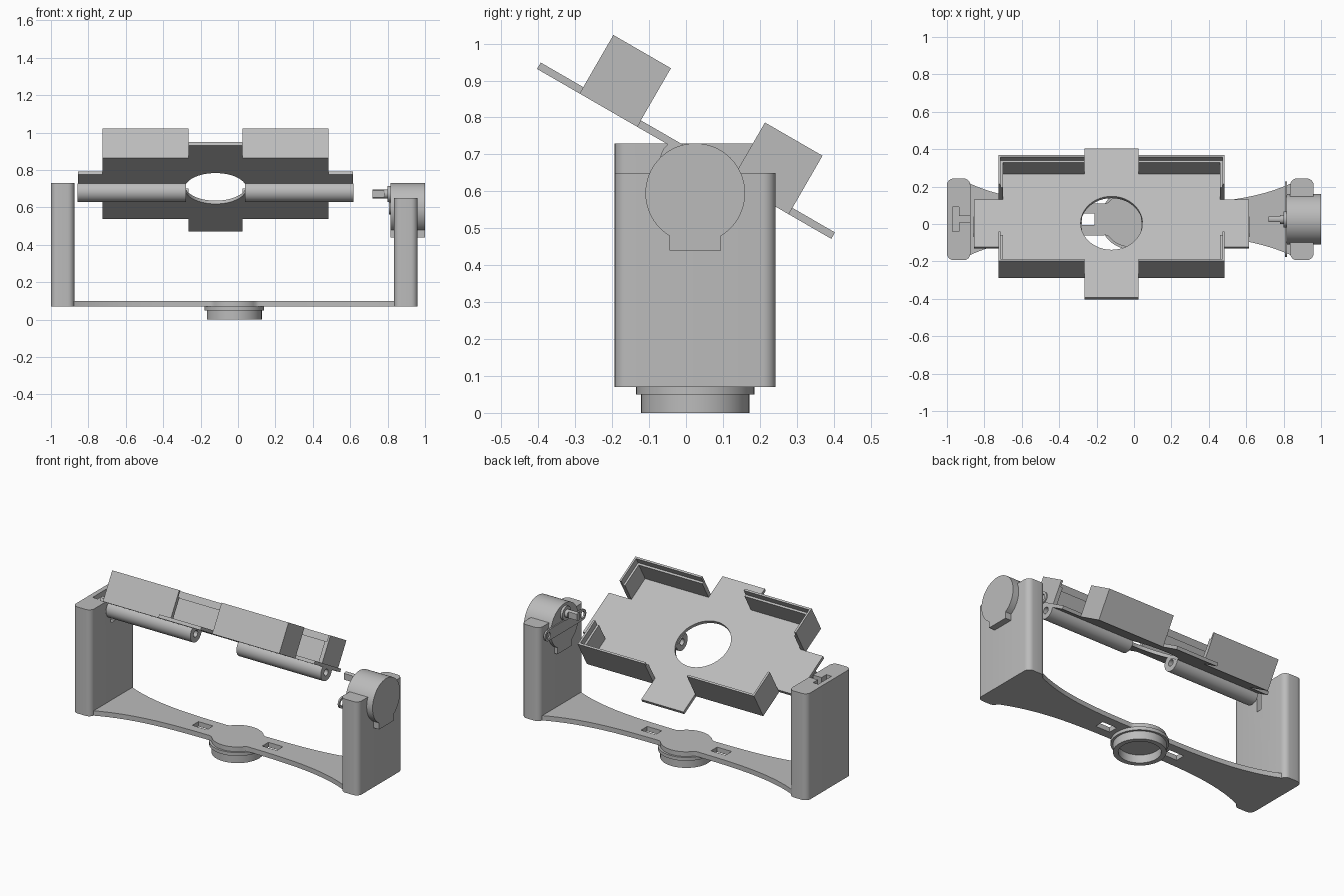
import bpy, bmesh
from math import sin, cos, pi, radians, sqrt, asin
from mathutils import Matrix

cube = bpy.data.objects.get("Cube")
if cube:
    bpy.data.objects.remove(cube, do_unlink=True)

grey = bpy.data.materials.new("plain grey")
grey.use_nodes = True
COLOUR = (0.5, 0.5, 0.5, 1)
grey.diffuse_color = COLOUR
grey.node_tree.nodes["Principled BSDF"].inputs["Base Color"].default_value = COLOUR

CX, CY = -0.02, 0.025                      # bracket centre
FRAME = Matrix.Translation((CX, CY, 0))
ALONG_X = Matrix(((0, 0, 1, 0), (1, 0, 0, 0), (0, 1, 0, 0), (0, 0, 0, 1)))
TRAY = Matrix.Translation((-0.12, 0, 0.71)) @ Matrix.Rotation(radians(-30), 4, 'X')


def prism(name, pts, lo, hi, matrix=Matrix()):
    """Extrude a 2D outline from lo to hi, then place it."""
    bm = bmesh.new()
    face = bm.faces.new([bm.verts.new((p[0], p[1], lo)) for p in pts])
    top = bmesh.ops.extrude_face_region(bm, geom=[face])["geom"]
    bmesh.ops.translate(bm, vec=(0, 0, hi - lo),
                        verts=[g for g in top if isinstance(g, bmesh.types.BMVert)])
    bm.transform(matrix)
    bmesh.ops.recalc_face_normals(bm, faces=bm.faces)
    mesh = bpy.data.meshes.new(name)
    bm.to_mesh(mesh)
    bm.free()
    mesh.materials.append(grey)
    obj = bpy.data.objects.new(name, mesh)
    bpy.context.collection.objects.link(obj)
    return obj


def arc(cx, cy, r, a0, a1, n):
    return [(cx + r * cos(a0 + (a1 - a0) * i / n),
             cy + r * sin(a0 + (a1 - a0) * i / n)) for i in range(n + 1)]


def circle(cx, cy, r, n=48):
    return arc(cx, cy, r, 0, 2 * pi, n)[:-1]


def rect(x0, x1, y0, y1):
    return [(x0, y0), (x1, y0), (x1, y1), (x0, y1)]


def rounded(x0, x1, y0, y1, r):
    corners = ((x1 - r, y1 - r), (x0 + r, y1 - r), (x0 + r, y0 + r), (x1 - r, y0 + r))
    return [p for k, c in enumerate(corners)
            for p in arc(c[0], c[1], r, k * pi / 2, (k + 1) * pi / 2, 6)]


def cut(obj, *cutters):
    for c in cutters:
        c.hide_render = True
        mod = obj.modifiers.new("cut", 'BOOLEAN')
        mod.operation, mod.solver, mod.object = 'DIFFERENCE', 'EXACT', c
        bpy.context.view_layer.objects.active = obj
        bpy.ops.object.modifier_apply(modifier=mod.name)
        bpy.data.objects.remove(c, do_unlink=True)


# Base strip: waisted outline with a round hub in the middle
def half_width(x):
    waist = 0.085 + 0.105 * (abs(x) / 0.855) ** 3.6
    return max(waist, sqrt(max(0, 0.147 ** 2 - x * x)))


xs = [-0.87 + 1.74 * i / 120 for i in range(121)]
base = prism("base_strip", [(x, -half_width(x)) for x in xs] +
             [(x, half_width(x)) for x in reversed(xs)], 0.07, 0.10, FRAME)
for s in (-1, 1):
    cut(base, prism("slot_cutter", rect(s * 0.24 - 0.05, s * 0.24 + 0.05, -0.03, 0.03),
                    0, 0.2, FRAME))

# Foot ring under the hub
prism("foot_lip", circle(0, 0, 0.16), 0.05, 0.071, FRAME)
foot = prism("foot_ring", circle(0, 0, 0.147), 0, 0.051, FRAME)
cut(foot, prism("foot_cutter", circle(0, 0, 0.118), -0.1, 0.1, FRAME))

# Upright arms
prism("left_arm", rounded(0.855, 0.98, -0.218, 0.218, 0.035), 0.07, 0.65, FRAME)
right_arm = prism("right_arm", rounded(-0.98, -0.855, -0.218, 0.218, 0.035), 0.07, 0.73, FRAME)
cut(right_arm,
    prism("pocket_cutter", rect(-0.95, -0.915, -0.065, 0.065), 0.58, 0.8, FRAME),
    prism("channel_cutter", rect(-0.92, -0.8, -0.0175, 0.0175), 0.58, 0.8, FRAME))

# Motor: round can with a cable cap, mounting ears, boss and flattened shaft
MZ, MR, CAP = 0.595, 0.135, 0.07
gap = asin(CAP / MR)
prism("motor_body", arc(CY, MZ, MR, gap - pi / 2, 1.5 * pi - gap, 60) +
      [(CY - CAP, 0.44), (CY + CAP, 0.44)], 0.815, 1.0, ALONG_X)
ears = prism("motor_ears", arc(CY + 0.168, MZ, 0.034, -pi / 2, pi / 2, 16) +
             arc(CY - 0.168, MZ, 0.034, pi / 2, 1.5 * pi, 16), 0.808, 0.818, ALONG_X)
for s in (-1, 1):
    cut(ears, prism("ear_cutter", circle(CY + s * 0.168, MZ, 0.02, 20), 0.7, 0.9, ALONG_X))
prism("motor_boss", circle(CY, MZ + 0.077, 0.043, 32), 0.80, 0.82, ALONG_X)
prism("shaft_neck", circle(CY, MZ + 0.077, 0.024, 24), 0.78, 0.81, ALONG_X)
tip = asin(0.014 / 0.024)
prism("shaft_tip", arc(CY, MZ + 0.077, 0.024, pi / 2 - tip, pi / 2 + tip, 8) +
      arc(CY, MZ + 0.077, 0.024, 1.5 * pi - tip, 1.5 * pi + tip, 8), 0.72, 0.79, ALONG_X)

# Tray plate: stepped cross with a round window
quarter = [(0.735, 0.147), (0.605, 0.147), (0.605, 0.327), (0.145, 0.327), (0.145, 0.46)]
half = quarter + [(-x, y) for x, y in reversed(quarter)]
tray = prism("tray_plate", half + [(x, -y) for x, y in reversed(half)], -0.01, 0.01, TRAY)
cut(tray, prism("window_cutter", circle(0, 0, 0.165, 64), -0.1, 0.1, TRAY))


# Corner walls with a rebated rim
def corner(t):
    return [(0.145, 0.327), (0.605, 0.327), (0.605, 0.147),
            (0.605 - t, 0.147), (0.605 - t, 0.327 - t), (0.145, 0.327 - t)]


for sx, side in ((1, "left"), (-1, "right")):
    for sy, end in ((1, "back"), (-1, "front")):
        m = TRAY @ Matrix.Diagonal((sx, sy, 1, 1))
        prism(f"{end}_{side}_wall", corner(0.025), -0.01, 0.135, m)
        prism(f"{end}_{side}_rim", corner(0.012), 0.134, 0.173, m)

# Pivot tubes under the tray
a = asin(0.022 / 0.055)
for s, side in ((1, "left"), (-1, "right")):
    m = TRAY @ Matrix.Diagonal((s, 1, 1, 1)) @ ALONG_X
    tube = prism(f"{side}_pivot_tube", arc(0, -0.03, 0.055, a, -pi - a, 36), 0.158, 0.737, m)
    cut(tube, prism("bore_cutter", circle(0, -0.034, 0.02, 24), 0, 1, m))

# Smooth the curved sides, keep edges sharp
bpy.ops.object.select_all(action='DESELECT')
for obj in bpy.context.collection.objects:
    if obj.type == 'MESH' and obj.data.materials and obj.data.materials[0] == grey:
        obj.select_set(True)
        bpy.context.view_layer.objects.active = obj
bpy.ops.object.shade_smooth_by_angle(angle=radians(30))
